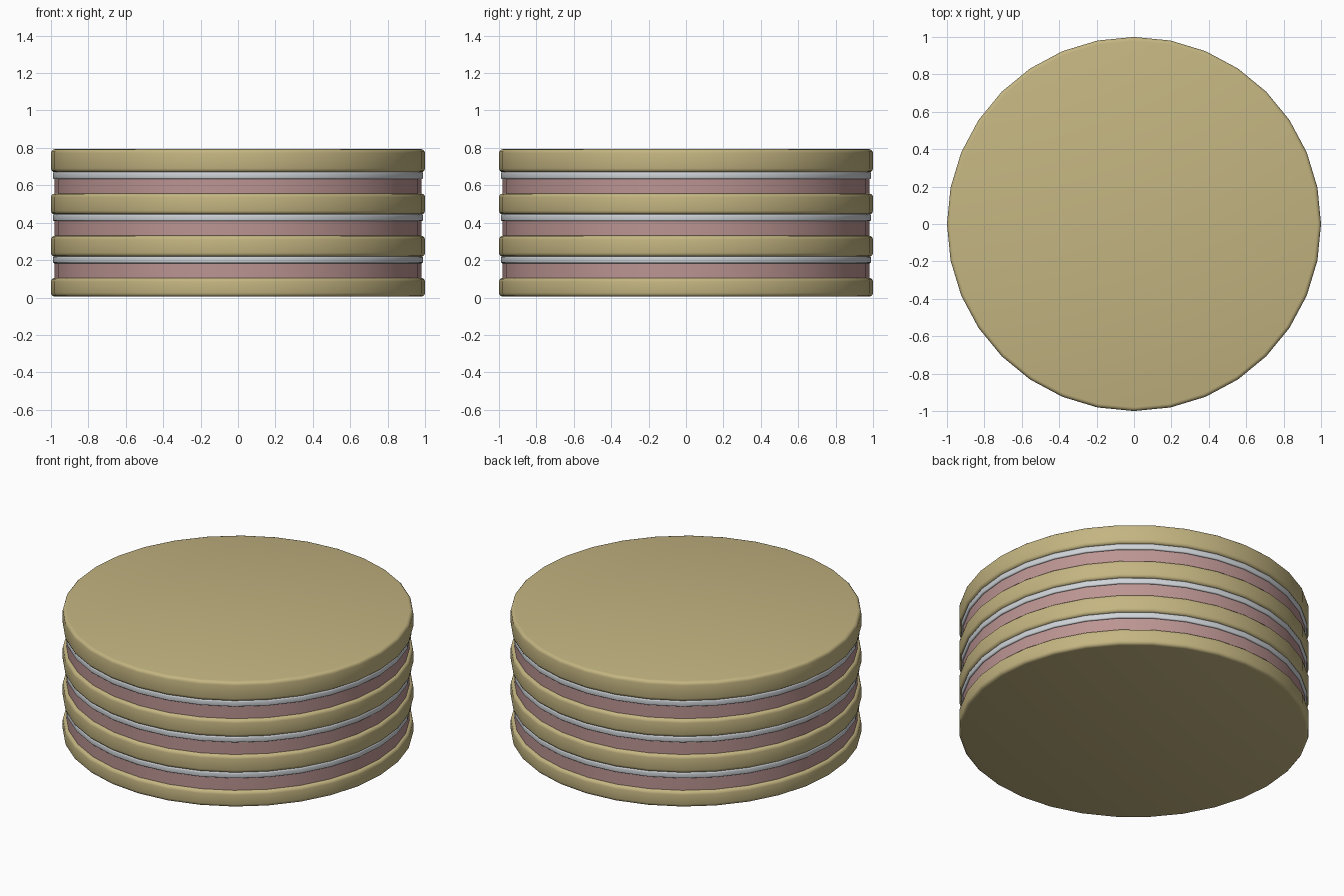
import bpy
import math

if "Cube" in bpy.data.objects:
    bpy.data.objects.remove(bpy.data.objects["Cube"])


def material(name, rgb):
    m = bpy.data.materials.new(name)
    m.diffuse_color = (*rgb, 1)
    m.use_nodes = True
    m.node_tree.nodes["Principled BSDF"].inputs["Base Color"].default_value = m.diffuse_color
    return m


sponge_mat = material("sponge", (0.55, 0.46, 0.22))
jam_mat = material("jam", (0.50, 0.30, 0.29))
cream_mat = material("cream", (0.62, 0.65, 0.68))


def disc(name, radius, z0, z1, bevel, mat):
    """32-sided disc with softly rounded rims."""
    bpy.ops.mesh.primitive_cylinder_add(
        vertices=32, radius=radius, depth=z1 - z0, location=(0, 0, (z0 + z1) / 2))
    ob = bpy.context.object
    ob.name = name
    ob.data.materials.append(mat)
    if bevel:
        mod = ob.modifiers.new("rim", 'BEVEL')
        mod.width = bevel
        mod.segments = 3
        mod.limit_method = 'ANGLE'
        mod.angle_limit = math.radians(40)
        bpy.ops.object.modifier_apply(modifier=mod.name)
    bpy.ops.object.shade_smooth_by_angle(angle=math.radians(35))
    return ob


# Bottom sponge, then three repeats of jam, cream and sponge
disc("sponge_layer_1", 1.0, 0.005, 0.105, 0.02, sponge_mat)
for i in range(3):
    z = 0.105 + 0.2255 * i
    top = z + (0.2255 if i < 2 else 0.237)
    disc(f"jam_layer_{i + 1}", 0.98, z - 0.003, z + 0.08, 0, jam_mat)
    disc(f"cream_layer_{i + 1}", 0.99, z + 0.078, z + 0.115, 0.008, cream_mat)
    disc(f"sponge_layer_{i + 2}", 1.0, z + 0.114, top, 0.02, sponge_mat)
